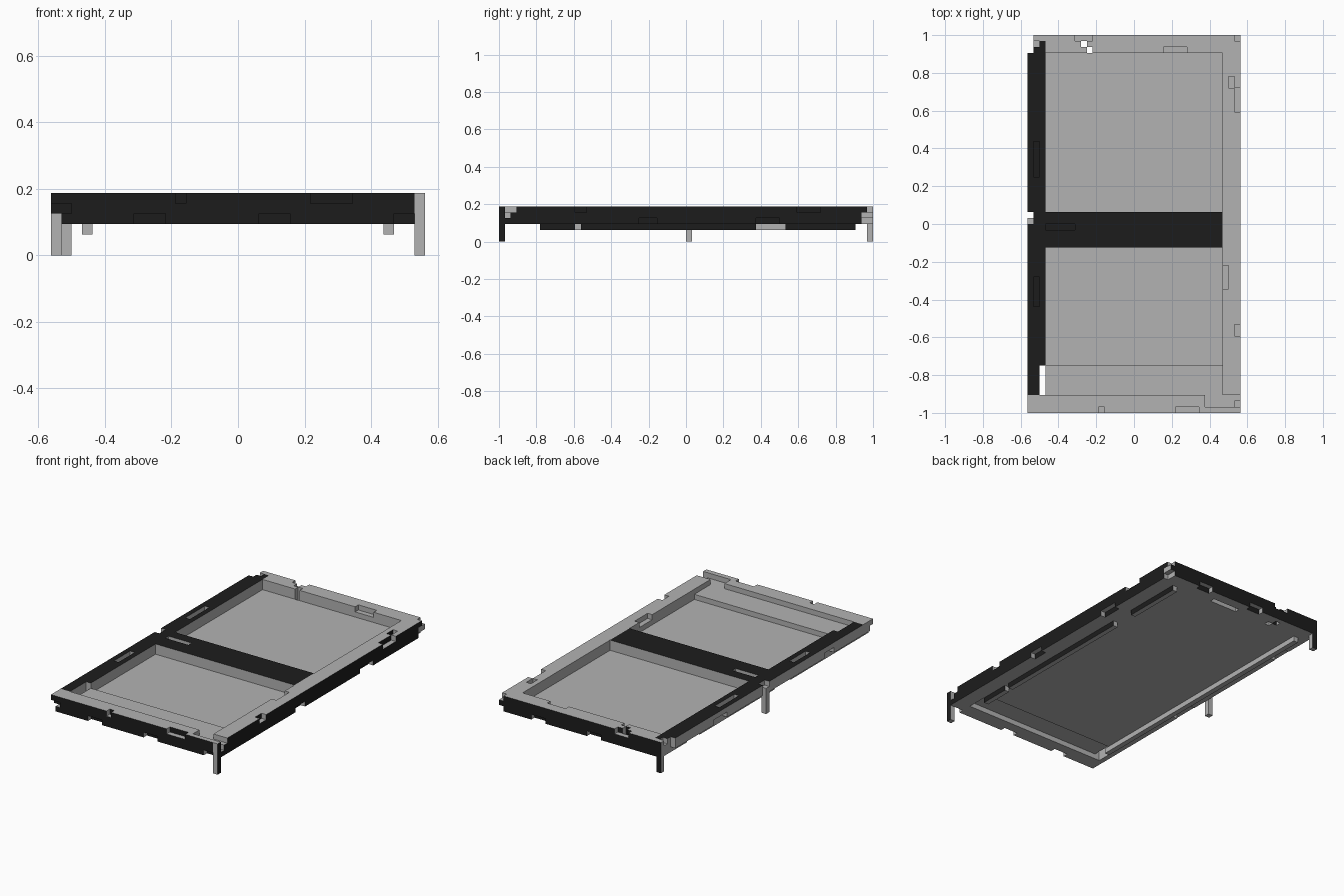
import bpy, bmesh
from itertools import product

if "Cube" in bpy.data.objects:
    bpy.data.objects.remove(bpy.data.objects["Cube"])

U = 1 / 32  # block size: the model is 36 x 64 x 6 blocks

dark = bpy.data.materials.new("dark_panel")
dark.diffuse_color = (0.012, 0.012, 0.012, 1)
dark.use_nodes = True
dark.node_tree.nodes["Principled BSDF"].inputs["Base Color"].default_value = dark.diffuse_color
grey = bpy.data.materials.new("grey_body")
grey.diffuse_color = (0.45, 0.45, 0.45, 1)
grey.use_nodes = True
grey.node_tree.nodes["Principled BSDF"].inputs["Base Color"].default_value = grey.diffuse_color

# direction name -> (step, corners of that face)
DIRS = {
    "+x": ((1, 0, 0), ((1, 0, 0), (1, 1, 0), (1, 1, 1), (1, 0, 1))),
    "-x": ((-1, 0, 0), ((0, 1, 0), (0, 0, 0), (0, 0, 1), (0, 1, 1))),
    "+y": ((0, 1, 0), ((1, 1, 0), (0, 1, 0), (0, 1, 1), (1, 1, 1))),
    "-y": ((0, -1, 0), ((0, 0, 0), (1, 0, 0), (1, 0, 1), (0, 0, 1))),
    "+z": ((0, 0, 1), ((0, 0, 1), (1, 0, 1), (1, 1, 1), (0, 1, 1))),
    "-z": ((0, 0, -1), ((0, 1, 0), (1, 1, 0), (1, 0, 0), (0, 0, 0))),
}


def cells(box):
    x0, x1, y0, y1, z0, z1 = box
    return set(product(range(x0, x1), range(y0, y1), range(z0, z1)))


def part(name, adds, cuts=(), dark_side=""):
    """Blocky solid from added and removed boxes; one side can be dark."""
    solid = set().union(*map(cells, adds)) - set().union(set(), *map(cells, cuts))
    bm = bmesh.new()
    cache = {}

    def vert(p):
        if p not in cache:
            cache[p] = bm.verts.new(((p[0] - 18) * U, (p[1] - 32) * U, p[2] * U))
        return cache[p]

    for c in sorted(solid):
        for key, (step, quad) in DIRS.items():
            if tuple(a + b for a, b in zip(c, step)) in solid:
                continue
            f = bm.faces.new([vert(tuple(a + b for a, b in zip(c, q))) for q in quad])
            f.material_index = 1 if key == dark_side else 0
    bmesh.ops.dissolve_limit(bm, angle_limit=0.01, verts=bm.verts[:],
                             edges=bm.edges[:], delimit={"MATERIAL"})
    me = bpy.data.meshes.new(name)
    bm.to_mesh(me)
    bm.free()
    me.materials.append(grey)
    me.materials.append(dark)
    ob = bpy.data.objects.new(name, me)
    bpy.context.collection.objects.link(ob)
    return ob


# sunken floor and the step at its front end
part("floor", [(3, 33, 8, 61, 3, 4)])
part("front_step", [(3, 33, 3, 8, 4, 5)])

# front rim: three staggered courses over a recessed core
part("front_rim",
     [(0, 35, 0, 3, 5, 6), (2, 35, 0, 3, 4, 5), (1, 33, 0, 3, 3, 4),
      (0, 35, 1, 3, 4, 5), (1, 35, 1, 3, 3, 4)],
     [(12, 13, 0, 1, 5, 6), (25, 29, 0, 1, 5, 6), (30, 35, 1, 3, 5, 6),
      (8, 11, 0, 1, 3, 4), (20, 23, 0, 1, 3, 4)], "-y")

# right rim: staggered outer courses over an inner core
part("right_rim",
     [(33, 35, 3, 61, 3, 6), (35, 36, 3, 63, 5, 6),
      (35, 36, 2, 62, 4, 5), (35, 36, 1, 62, 3, 4)],
     [(35, 36, 51, 55, 5, 6), (35, 36, 13, 15, 5, 6), (34, 35, 55, 57, 5, 6),
      (33, 34, 21, 25, 5, 6), (35, 36, 24, 27, 3, 4), (35, 36, 44, 48, 3, 4)], "+x")

# back rim with a gap near its left end
part("back_rim",
     [(1, 35, 61, 64, 3, 6), (35, 36, 61, 64, 4, 5)],
     [(9, 10, 62, 63, 3, 6), (10, 11, 61, 62, 3, 6), (8, 11, 63, 64, 5, 6),
      (23, 27, 61, 62, 5, 6), (1, 3, 61, 63, 5, 6), (14, 17, 63, 64, 3, 4),
      (26, 29, 63, 64, 3, 4), (18, 24, 61, 62, 3, 4)], "+y")

# left rim with shallow slots in its top
part("left_rim",
     [(2, 3, 8, 63, 3, 6), (1, 2, 3, 62, 3, 6),
      (0, 1, 3, 32, 4, 6), (0, 1, 34, 61, 4, 6)],
     [(1, 2, 40, 46, 5, 6), (1, 2, 18, 23, 5, 6), (0, 1, 45, 49, 4, 5),
      (0, 1, 12, 15, 4, 5), (1, 2, 52, 56, 3, 4), (1, 2, 24, 29, 3, 4)], "+z")

# cross bar dividing the tray
part("cross_bar", [(3, 33, 28, 34, 4, 6)], [(3, 8, 31, 32, 5, 6)], "+z")

# runners under the floor
part("left_runner", [(3, 4, 7, 61, 2, 3)])
part("right_runner", [(32, 33, 7, 61, 2, 3)],
     [(32, 33, 13, 14, 2, 3), (32, 33, 44, 49, 2, 3)], "+x")

# three legs
part("front_leg", [(35, 36, 0, 1, 0, 6)], (), "+x")
part("middle_leg", [(0, 1, 32, 33, 0, 5)])
part("back_leg", [(1, 2, 63, 64, 0, 3)], (), "+y")
